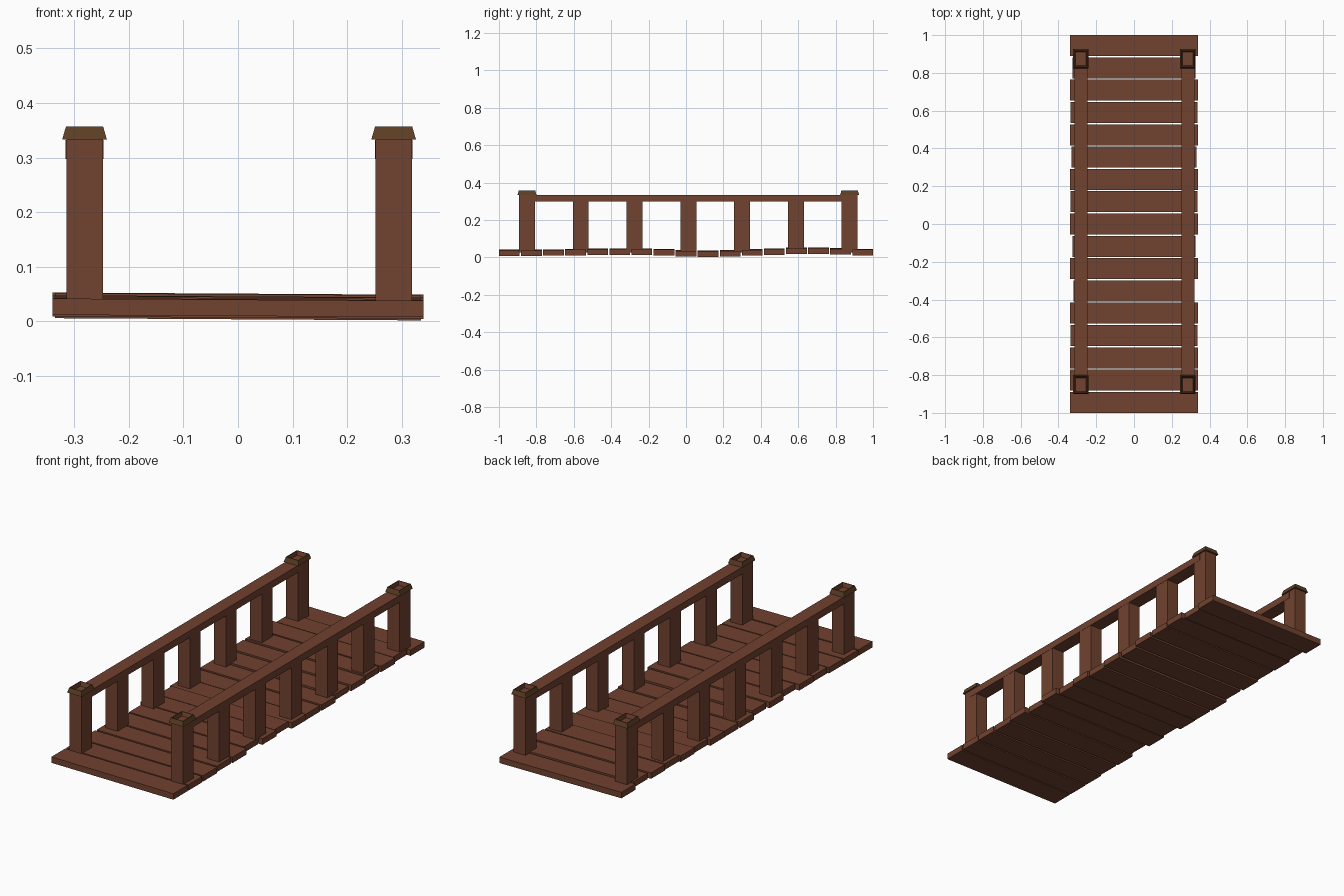
import bpy, bmesh, math
from mathutils import Matrix, Vector

cube = bpy.data.objects.get("Cube")
if cube:
    bpy.data.objects.remove(cube, do_unlink=True)


def material(name, rgb):
    m = bpy.data.materials.new(name)
    m.use_nodes = True
    m.diffuse_color = (*rgb, 1)
    m.node_tree.nodes["Principled BSDF"].inputs["Base Color"].default_value = (*rgb, 1)
    return m


WOOD = material("red_brown_wood", (0.165, 0.054, 0.028))
CAP = material("olive_brown_cap", (0.11, 0.05, 0.018))


def finish(name, bm, mats):
    bmesh.ops.recalc_face_normals(bm, faces=bm.faces)
    mesh = bpy.data.meshes.new(name)
    bm.to_mesh(mesh)
    bm.free()
    for m in mats:
        mesh.materials.append(m)
    ob = bpy.data.objects.new(name, mesh)
    bpy.context.collection.objects.link(ob)
    return ob


def box(name, centre, size, roll=0.0):
    bm = bmesh.new()
    bmesh.ops.create_cube(bm, size=1)
    place = (Matrix.Translation(centre) @ Matrix.Rotation(roll, 4, 'Y')
             @ Matrix.Diagonal((*size, 1)))
    bmesh.ops.transform(bm, matrix=place, verts=bm.verts)
    return finish(name, bm, [WOOD])


def cap(name, x, y):
    """Flared skirt around the post top with a shallow hollow."""
    bm = bmesh.new()
    # half width, half depth, height of each ring
    rings = [(0.034, 0.043, 0.333), (0.041, 0.051, 0.333), (0.034, 0.044, 0.357),
             (0.031, 0.041, 0.357), (0.028, 0.036, 0.336)]
    loops = [[bm.verts.new((x + sx * w, y + sy * d, z))
              for sx, sy in ((-1, -1), (1, -1), (1, 1), (-1, 1))] for w, d, z in rings]
    for a, b in zip(loops, loops[1:]):
        for i in range(4):
            j = (i + 1) % 4
            bm.faces.new((a[i], a[j], b[j], b[i]))
    bm.faces.new(loops[0][::-1])
    # wooden hollow
    floor = bm.faces.new(loops[-1])
    floor.material_index = 1
    for f in bm.faces:
        if all(v in loops[-1] or v in loops[-2] for v in f.verts):
            f.material_index = 1
    return finish(name, bm, [CAP, WOOD])


# Deck: uneven planks, front to back
half_widths = [.34, .34, .34, .335, .34, .32, .34, .325, .34,
               .335, .34, .33, .34, .335, .34, .325, .34]
heights = [.025, .025, .026, .028, .030, .031, .031, .028, .022,
           .019, .022, .027, .031, .035, .036, .033, .028]
for i, (w, h) in enumerate(zip(half_widths, heights)):
    y = -0.9445 + i * 0.11806
    box(f"plank_{i + 1}", (0, y, h), (2 * w, 0.111, 0.030), 0.006)

# Railings: posts, handrail and end caps on each side
for side, x in (("right", -0.281), ("left", 0.285)):
    for i in range(7):
        y = -0.85 + i * 0.2875
        end = i in (0, 6)
        top = 0.334 if end else 0.31
        box(f"{side}_post_{i + 1}", (x, y, (top + 0.025) / 2),
            (0.067, 0.085, top - 0.025))
        if end:
            cap(f"{side}_post_cap_{i + 1}", x, y)
    box(f"{side}_handrail", (x, 0.0125, 0.315), (0.069, 1.725, 0.035))
